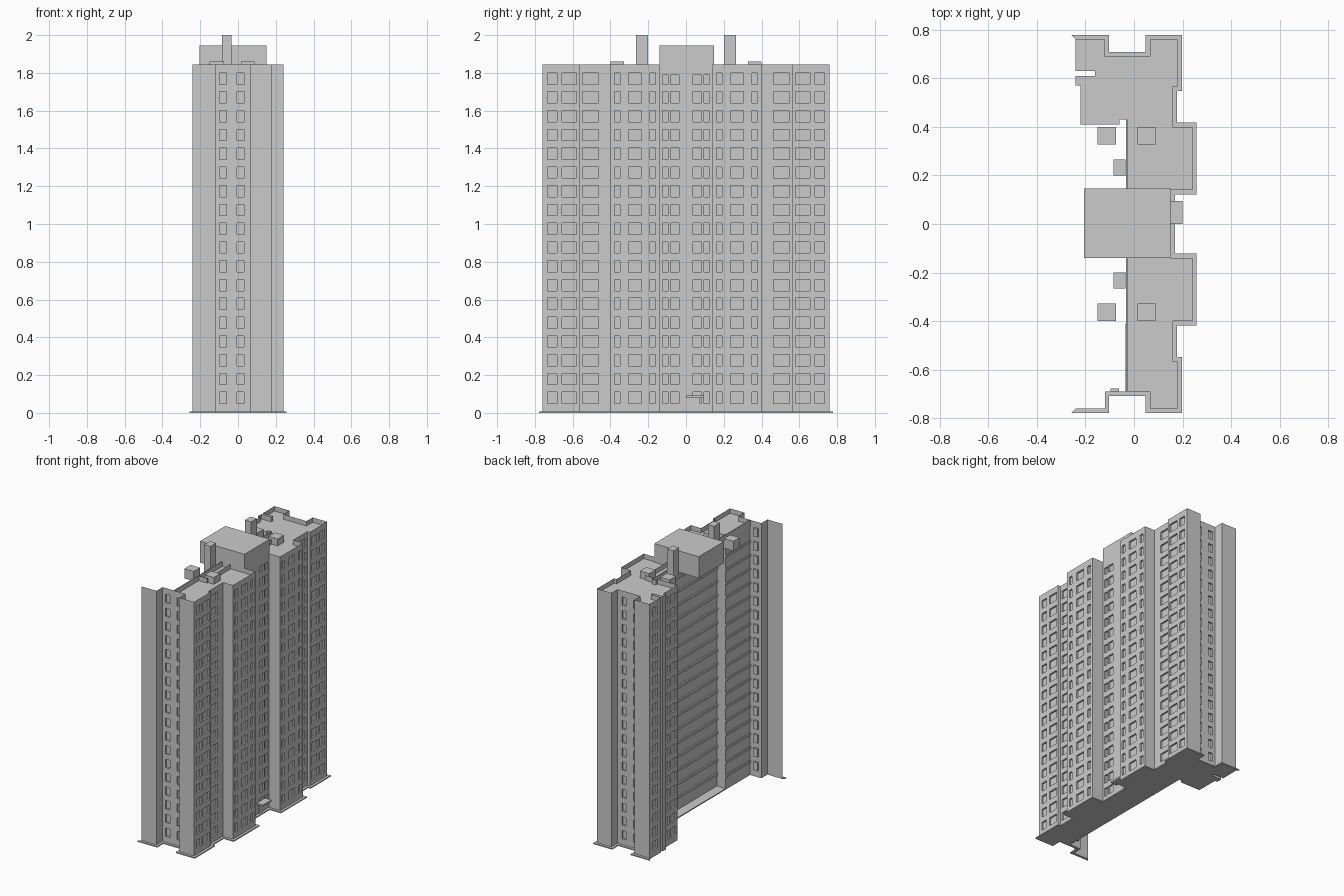
import bpy, bmesh
from mathutils import Vector

if "Cube" in bpy.data.objects:
    bpy.data.objects.remove(bpy.data.objects["Cube"])

FLOORS, STEP = 18, 0.0994
TOP, ROOF = 1.845, 1.81


def finish(name, bm, weld=True):
    if weld:
        bmesh.ops.remove_doubles(bm, verts=bm.verts, dist=1e-5)
    me = bpy.data.meshes.new(name)
    bm.to_mesh(me)
    bm.free()
    ob = bpy.data.objects.new(name, me)
    bpy.context.collection.objects.link(ob)
    return ob


def add_box(bm, x0, x1, y0, y1, z0, z1):
    vs = bmesh.ops.create_cube(bm, size=1)["verts"]
    for v in vs:
        v.co = Vector((x0 + (v.co.x + .5) * (x1 - x0),
                       y0 + (v.co.y + .5) * (y1 - y0),
                       z0 + (v.co.z + .5) * (z1 - z0)))


def box(name, *dims):
    bm = bmesh.new()
    add_box(bm, *dims)
    return finish(name, bm)


def prism(name, pts, z0, z1):
    bm = bmesh.new()
    f = bm.faces.new([bm.verts.new((x, y, z0)) for x, y in pts])
    ext = bmesh.ops.extrude_face_region(bm, geom=[f])["geom"]
    for v in ext:
        if isinstance(v, bmesh.types.BMVert):
            v.co.z = z1
    bmesh.ops.recalc_face_normals(bm, faces=bm.faces)
    return finish(name, bm)


def wall(bm, p, q, cols, depth=0.012):
    """Wall sheet from p to q with recessed windows; cols = (fraction, width)."""
    p, q = Vector(p), Vector(q)
    length = (q - p).length
    d = (q - p) / length
    inward = Vector((-d.y, d.x)) * depth

    def quad(a, b, c, e):
        bm.faces.new([bm.verts.new(v) for v in (a, b, c, e)])

    def pt(u, z, rec=False):
        xy = p + d * u + (inward if rec else Vector((0, 0)))
        return Vector((xy.x, xy.y, z))

    us, holes = [0.0], set()
    for t, w in sorted(cols):
        holes.add(len(us))
        us += [t * length - w / 2, t * length + w / 2]
    us.append(length)
    zs = [0.0]
    if cols:
        for i in range(FLOORS):
            zs += [i * STEP + 0.05, i * STEP + 0.11]
    zs.append(TOP)
    for i in range(len(us) - 1):
        for k in range(len(zs) - 1):
            a, b, c, e = ((us[i], zs[k]), (us[i + 1], zs[k]),
                          (us[i + 1], zs[k + 1]), (us[i], zs[k + 1]))
            if i in holes and k % 2 == 1:
                ring = [a, b, c, e]
                quad(*[pt(*r, True) for r in ring])
                for r, s in zip(ring, ring[1:] + ring[:1]):
                    quad(pt(*r), pt(*s), pt(*s, True), pt(*r, True))
            else:
                quad(pt(*a), pt(*b), pt(*c), pt(*e))


# Stepped outline of the southern half: corner, windows on the wall to the next corner
half = [((-.24, -.76), []),
        ((-.12, -.76), []),
        ((-.12, -.69), []),
        ((.065, -.69), [(.22, .035), (.72, .035)]),
        ((.065, -.76), []),
        ((.18, -.76), [(.27, .05), (.73, .075)]),
        ((.18, -.565), []),
        ((.16, -.565), [(.36, .085)]),
        ((.16, -.40), []),
        ((.24, -.40), [(.5, .07), (.14, .03), (.86, .03)]),
        ((.24, -.14), []),
        ((.15, -.14), [(.22, .03), (.58, .045)]),
        ((.15, 0), [])]
half[2], half[3] = (half[2][0], half[3][1]), (half[3][0], [])
outer = [h[0] for h in half]
segs = [(half[i][0], half[i + 1][0], half[i][1]) for i in range(len(half) - 1)]
segs += [((q[0], -q[1]), (p[0], -p[1]), [(1 - t, w) for t, w in c])
         for p, q, c in reversed(segs)]
outer += [(x, -y) for x, y in reversed(outer[:-1])]

bm = bmesh.new()
for s in segs:
    wall(bm, *s)
finish("outer_walls", bm)

# Rear wing at the north end, then the recessed rear wall
wing = [(-.24, .76), (-.24, .63), (-.16, .63), (-.16, .61), (-.24, .61),
        (-.24, .57), (-.22, .57), (-.22, .41), (-.06, .41), (-.06, .43), (-.03, .43)]
rear = [(-.03, .43), (-.03, .41), (.04, .41), (.04, -.41), (-.03, -.41), (-.03, -.69)]
windows = {0: [(.5, .05)], 6: [(.25, .04), (.7, .06)]}
bm = bmesh.new()
for i in range(len(wing) - 1):
    wall(bm, wing[i], wing[i + 1], windows.get(i, []))
finish("rear_wing_walls", bm)
bm = bmesh.new()
for i in range(len(rear) - 1):
    wall(bm, rear[i], rear[i + 1], [])
finish("rear_walls", bm)

# Floor bands on the rear wall
bm = bmesh.new()
for i in range(1, FLOORS):
    z = i * STEP
    add_box(bm, .03, .041, -.41, .41, z - .008, z + .008)
    add_box(bm, -.036, -.029, -.69, -.41, z - .008, z + .008)
finish("rear_floor_bands", bm, False)

# Roof slab below the parapet, and its rear edge
prism("roof", [(-.03, -.69)] + outer[3:] + wing[1:], ROOF - .01, ROOF)
box("rear_parapet", -.033, -.027, -.69, .43, ROOF - .01, TOP)

# Base plinth: outline pushed outward
E = .018
plinth = []
for i, p in enumerate(outer):
    norms = set()
    for a, b in ((i - 1, i), (i, i + 1)):
        if a >= 0 and b < len(outer):
            d = (Vector(outer[b]) - Vector(outer[a])).normalized()
            norms.add((round(d.y), round(-d.x)))
    o = Vector(p)
    for n in norms:
        o += Vector(n) * E
    if i in (0, len(outer) - 1):
        o.x -= E
    plinth.append((o.x, o.y))
inner = wing + [(-.03, -.69), (-.12, -.69), (-.12, -.76), (-.24, -.76)]
prism("base_plinth", plinth + inner, 0, .008)

# Roof structures
box("lift_house", -.205, .15, -.14, .147, 1.79, 1.945)
for side, s in (("south", -1), ("north", 1)):
    y0, y1 = sorted((s * .2, s * .265))
    box(side + "_chimney", -.085, -.035, y0, y1, 1.8, 2.0)
    y0, y1 = sorted((s * .328, s * .4))
    box(side + "_rear_vent", -.15, -.075, y0, y1, 1.79, 1.86)
    box(side + "_front_vent", .015, .088, y0, y1, 1.79, 1.86)

# Entrance canopy and door
box("entrance_canopy", .148, .2, 0, .095, .08, .092)
box("entrance_door", .148, .154, .02, .075, .008, .08)
